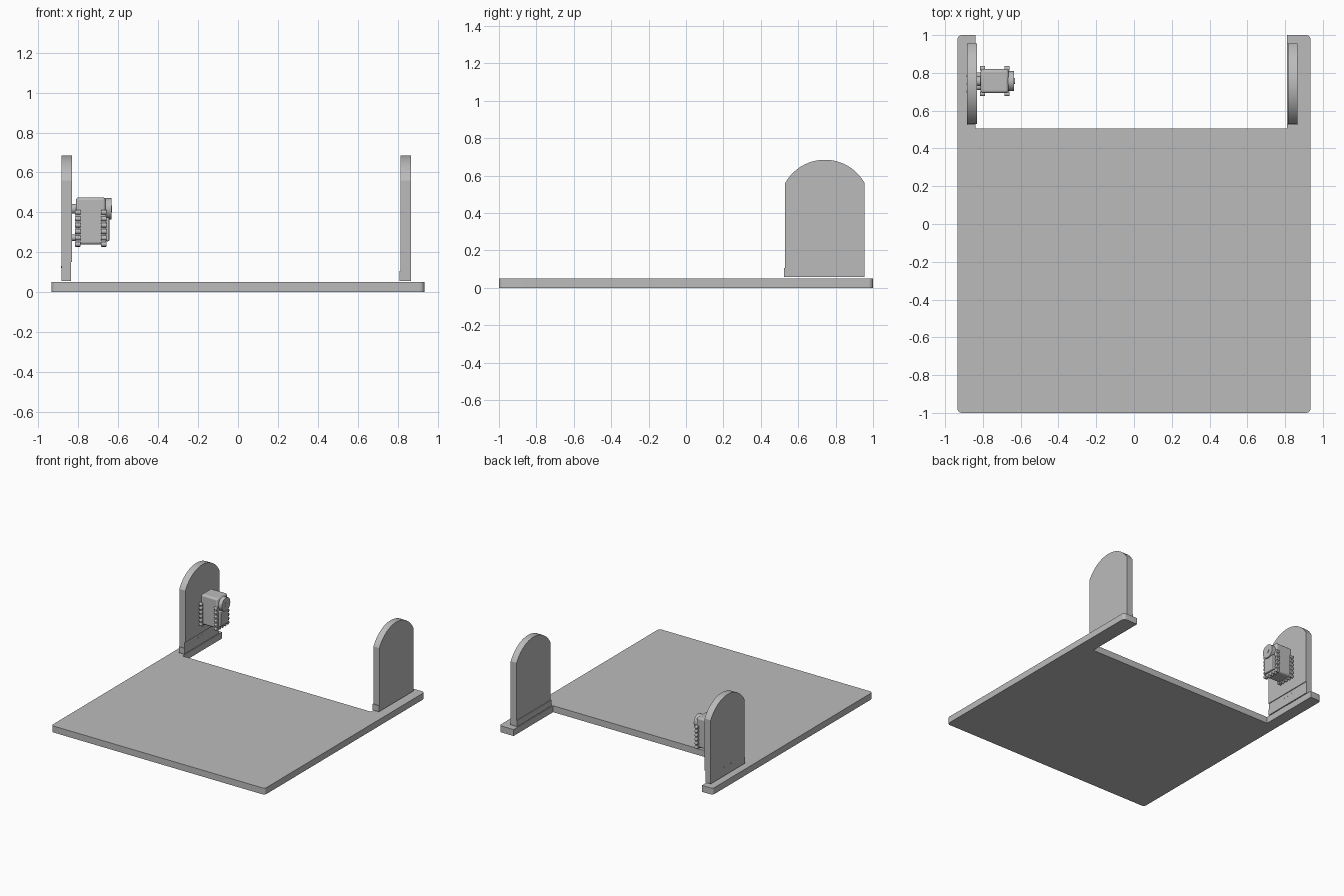
import bpy, bmesh, math

cube = bpy.data.objects.get("Cube")
if cube:
    bpy.data.objects.remove(cube, do_unlink=True)

grey = bpy.data.materials.new("plain grey")
grey.use_nodes = True
COLOUR = (0.5, 0.5, 0.5, 1)
grey.diffuse_color = COLOUR
grey.node_tree.nodes["Principled BSDF"].inputs["Base Color"].default_value = COLOUR


def finish(name, bm):
    bmesh.ops.recalc_face_normals(bm, faces=bm.faces)
    mesh = bpy.data.meshes.new(name)
    bm.to_mesh(mesh)
    bm.free()
    mesh.materials.append(grey)
    obj = bpy.data.objects.new(name, mesh)
    bpy.context.collection.objects.link(obj)
    bpy.ops.object.select_all(action='DESELECT')
    obj.select_set(True)
    bpy.context.view_layer.objects.active = obj
    bpy.ops.object.shade_smooth_by_angle(angle=math.radians(30))
    return obj


def prism(name, points, depth):
    """Extrude a closed 3D outline along the depth vector."""
    bm = bmesh.new()
    face = bm.faces.new([bm.verts.new(p) for p in points])
    out = bmesh.ops.extrude_face_region(bm, geom=[face])
    verts = [v for v in out["geom"] if isinstance(v, bmesh.types.BMVert)]
    bmesh.ops.translate(bm, verts=verts, vec=depth)
    return finish(name, bm)


def box(name, x, y, z, bevel=0):
    pts = [(x[0], y[0], z[0]), (x[1], y[0], z[0]), (x[1], y[1], z[0]), (x[0], y[1], z[0])]
    obj = prism(name, pts, (0, 0, z[1] - z[0]))
    if bevel:
        mod = obj.modifiers.new("rounded edges", 'BEVEL')
        mod.width, mod.segments = bevel, 3
    return obj


def disc(name, x, y, z, radius, sides=32):
    """Cylinder lying along x."""
    ring = [2 * math.pi * i / sides for i in range(sides)]
    pts = [(x[0], y + radius * math.cos(a), z + radius * math.sin(a)) for a in ring]
    return prism(name, pts, (x[1] - x[0], 0, 0))


# U-shaped base plate with rounded outer corners
def corner(cx, cy, start, r=0.025):
    angles = [math.radians(start + 15 * i) for i in range(7)]
    return [(cx + r * math.cos(a), cy + r * math.sin(a), 0) for a in angles]


outline = corner(-0.91, -0.975, 180) + corner(0.91, -0.975, 270) + corner(0.91, 0.975, 0)
outline += [(0.81, 1, 0), (0.81, 0.505, 0), (-0.84, 0.505, 0), (-0.84, 1, 0)]
outline += corner(-0.91, 0.975, 90)
prism("base_plate", outline, (0, 0, 0.051))

# Arched uprights
Y0, Y1, MID = 0.53, 0.955, 0.7425
SHOULDER, TOP = 0.56, 0.685


def upright(name, x0, x1, bottom):
    half, rise = (Y1 - Y0) / 2, TOP - SHOULDER
    radius = (half * half + rise * rise) / (2 * rise)
    sweep = math.asin(half / radius)
    pts = [(x0, Y0, bottom), (x0, Y1, bottom)]
    for i in range(33):
        a = sweep * (1 - i / 16)
        pts.append((x0, MID + radius * math.sin(a), TOP - radius + radius * math.cos(a)))
    prism(name, pts, (x1 - x0, 0, 0))


upright("right_upright", -0.885, -0.832, 0.15)
box("right_upright_lower", (-0.885, -0.838), (Y0, Y1), (0.105, 0.15))
box("right_foot", (-0.885, -0.838), (0.525, Y1), (0.057, 0.105))
upright("left_upright", 0.815, 0.866, 0.105)
box("left_foot", (0.81, 0.866), (0.525, Y1), (0.057, 0.105))

# Screw heads on the lower right upright
for i in (-1, 0, 1):
    disc("upright_screw", (-0.887, -0.836), MID + 0.04 * i, 0.125, 0.005, 12)

# Motor body and end caps
CY = 0.756
box("motor_body", (-0.812, -0.664), (0.693, 0.82), (0.238, 0.475), 0.014)
box("motor_cap", (-0.668, -0.645), (0.705, 0.808), (0.255, 0.375), 0.006)
disc("motor_horn", (-0.668, -0.634), CY, 0.418, 0.053)
disc("horn_hub", (-0.636, -0.631), CY, 0.418, 0.016, 20)

# Mounts between motor and upright
disc("rear_bearing", (-0.834, -0.81), CY, 0.418, 0.025)
for side in (-1, 1):
    disc("rear_mount", (-0.834, -0.81), CY + side * 0.03, 0.273, 0.016, 20)

# Toothed mounting flanges along the motor sides
for fx in (-0.803, -0.673):
    for side in (-1, 1):
        face = CY + side * 0.0635
        ys = sorted((face - side * 0.005, face + side * 0.007))
        box("side_flange", (fx - 0.011, fx + 0.011), ys, (0.23, 0.41))
        for i in range(6):
            disc("flange_lug", (fx - 0.013, fx + 0.013), face + side * 0.004,
                 0.24 + 0.032 * i, 0.012, 16)
    for i in (-1, 0, 1):
        disc("bottom_lug", (fx - 0.012, fx + 0.012), CY + 0.035 * i, 0.237, 0.012, 16)
